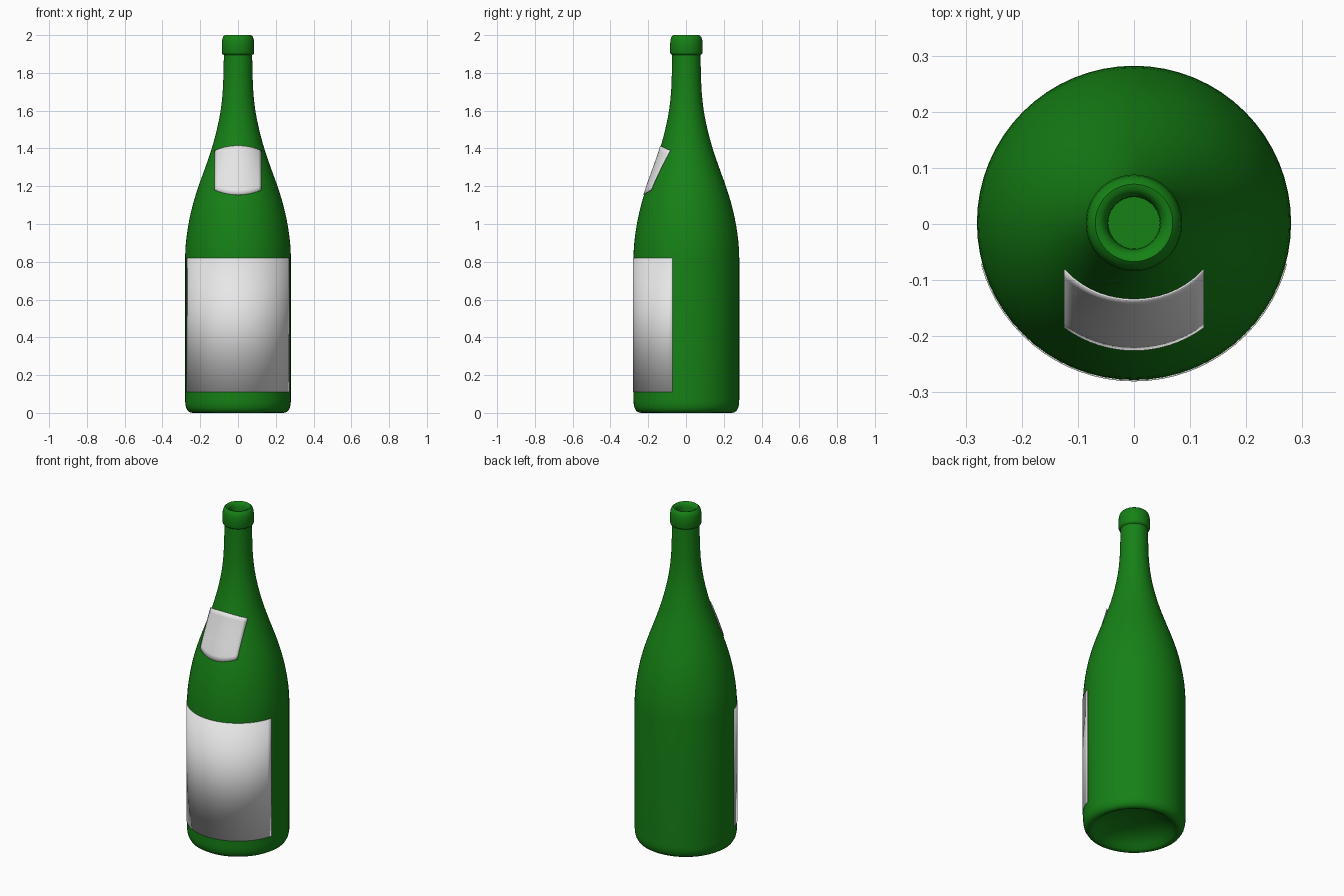
import bpy, bmesh, math

if "Cube" in bpy.data.objects:
    bpy.data.objects.remove(bpy.data.objects["Cube"])

CY = 0.002   # bottle axis sits slightly back so the front label stays in bounds
SEG = 64


def material(name, rgb):
    m = bpy.data.materials.new(name)
    m.diffuse_color = (*rgb, 1)
    m.use_nodes = True
    m.node_tree.nodes["Principled BSDF"].inputs["Base Color"].default_value = m.diffuse_color
    return m


green = material("bottle green", (0.008, 0.22, 0.008))
paper = material("label paper", (0.8, 0.8, 0.8))

# Shoulder and neck outline as (z, radius), smoothly interpolated
OUT = [(0.70, .28), (0.82, .28), (0.90, .276), (1.00, .262), (1.10, .240), (1.20, .209),
       (1.30, .173), (1.40, .139), (1.50, .112), (1.60, .092), (1.70, .081),
       (1.80, .077), (1.89, .075), (1.95, .075)]


def radius(z):
    if z <= OUT[1][0]:
        return .28
    i = 1
    while i < len(OUT) - 3 and z > OUT[i + 1][0]:
        i += 1
    (z0, a), (z1, b), (z2, c), (z3, d) = OUT[i - 1:i + 3]
    h = z2 - z1
    t = (z - z1) / h
    m1, m2 = (c - a) / (z2 - z0) * h, (d - b) / (z3 - z1) * h
    return ((2*t**3 - 3*t*t + 1) * b + (t**3 - 2*t*t + t) * m1
            + (3*t*t - 2*t**3) * c + (t**3 - t*t) * m2)


def finish(bm, name, mat, angle):
    bmesh.ops.recalc_face_normals(bm, faces=bm.faces)
    me = bpy.data.meshes.new(name)
    bm.to_mesh(me)
    bm.free()
    ob = bpy.data.objects.new(name, me)
    bpy.context.collection.objects.link(ob)
    me.materials.append(mat)
    bpy.ops.object.select_all(action='DESELECT')
    ob.select_set(True)
    bpy.context.view_layer.objects.active = ob
    bpy.ops.object.shade_smooth_by_angle(angle=math.radians(angle))
    return ob


def lathe(name, profile, mat):
    bm = bmesh.new()
    vs = [bm.verts.new((r, CY, z)) for r, z in profile]
    es = [bm.edges.new(p) for p in zip(vs, vs[1:])]
    bmesh.ops.spin(bm, geom=vs + es, cent=(0, CY, 0), axis=(0, 0, 1),
                   angle=2 * math.pi, steps=SEG)
    bmesh.ops.remove_doubles(bm, verts=bm.verts, dist=1e-5)
    return finish(bm, name, mat, 50)


# Bottle: punt, rounded heel, straight body, shoulder, neck, lip and mouth
punt = [(0, .08), (.06, .077), (.12, .066), (.17, .048), (.205, .024), (.225, .006)]
heel = [(.238, 0), (.252, .002), (.265, .01), (.274, .026), (.279, .048), (.28, .07)]
body = [(radius(z), z) for z in [.45, .82] + [.82 + 1.07 * i / 26 for i in range(1, 27)]]
lip = [(.075, 1.895), (.083, 1.90), (.086, 1.908), (.086, 1.955), (.084, 1.975), (.078, 1.992),
       (.069, 2.0), (.06, 1.998), (.052, 1.99), (.047, 1.975), (.046, 1.94), (0, 1.94)]
lathe("bottle", punt + heel + body + lip, green)


def sheet(name, point, nu, nv):
    # Thin plate from a grid of surface points, u and v in 0..1
    bm = bmesh.new()
    g = [[bm.verts.new(point(i / nu, j / nv)) for i in range(nu + 1)] for j in range(nv + 1)]
    for j in range(nv):
        for i in range(nu):
            bm.faces.new((g[j][i], g[j][i + 1], g[j + 1][i + 1], g[j + 1][i]))
    bmesh.ops.recalc_face_normals(bm, faces=bm.faces)
    ob = finish(bm, name, paper, 30)
    # make the sheet face outward (towards -y)
    if sum(p.normal.y for p in ob.data.polygons) > 0:
        ob.data.flip_normals()
    s = ob.modifiers.new("thickness", 'SOLIDIFY')
    s.thickness, s.offset = 0.003, -1
    return ob


# Large label wrapped around the front of the body
def body_point(u, v):
    a = math.radians(-75 + 150 * u)
    r = .2825
    return (r * math.sin(a), CY - r * math.cos(a), .11 + .71 * v)


# Small label on the shoulder, with bowed top and bottom edges
def shoulder_point(u, v):
    k = 2 * u - 1
    x = .125 * k
    lo, hi = 1.155 + .025 * k * k, 1.415 - .025 * k * k
    z = lo + (hi - lo) * v
    r = radius(z) + .004 + .005 * k * k
    return (x, CY - math.sqrt(r * r - x * x), z)


sheet("body_label", body_point, 30, 1)
sheet("shoulder_label", shoulder_point, 16, 10)
